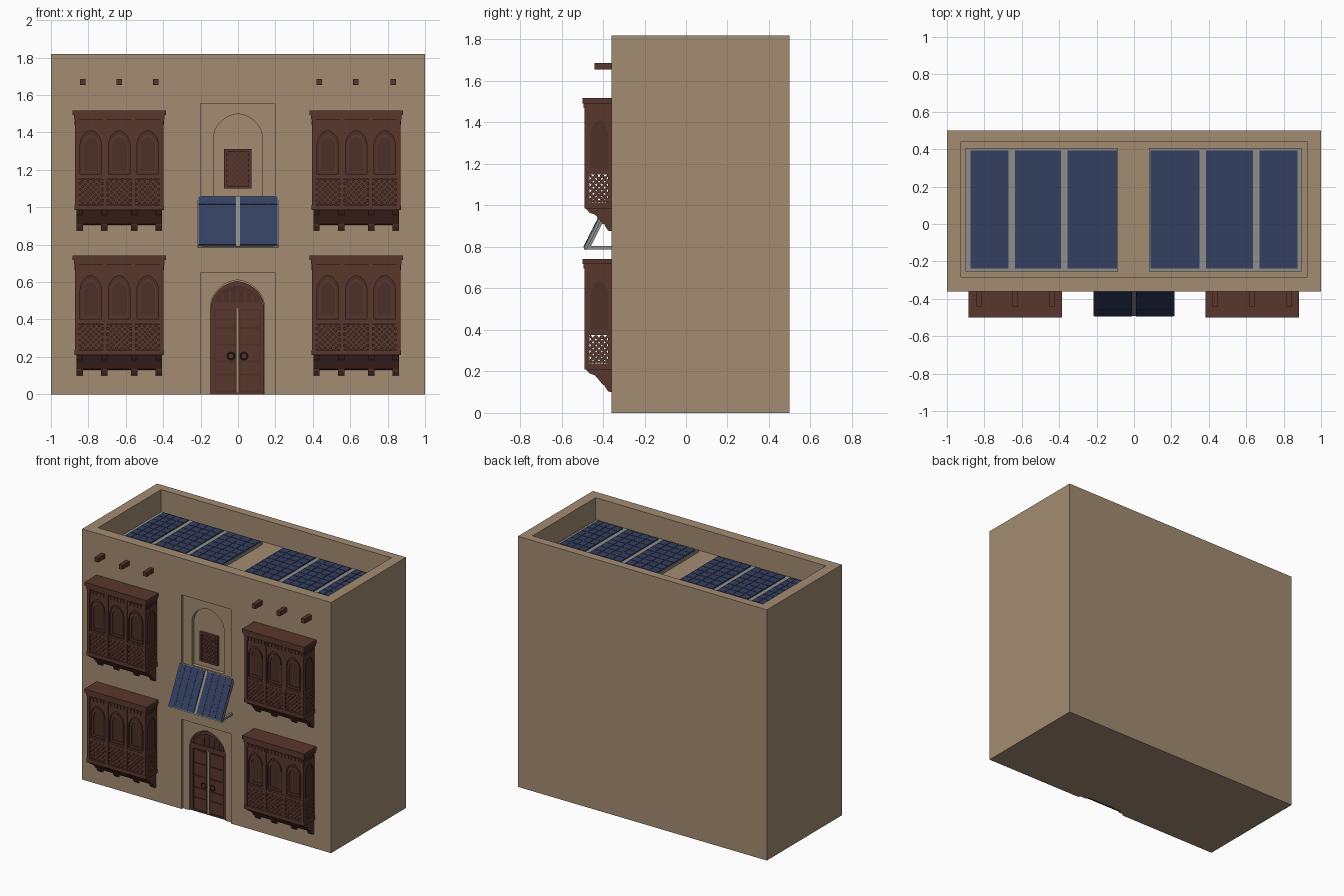
import bpy, bmesh, math
from mathutils import Matrix, Vector

if "Cube" in bpy.data.objects:
    bpy.data.objects.remove(bpy.data.objects["Cube"])


def material(name, rgb):
    m = bpy.data.materials.new(name)
    m.diffuse_color = (*rgb, 1)
    m.use_nodes = True
    m.node_tree.nodes["Principled BSDF"].inputs["Base Color"].default_value = m.diffuse_color
    return m


PLASTER = material("sand plaster", (0.37, 0.265, 0.17))
WOOD = material("dark brown wood", (0.098, 0.038, 0.027))
WOOD_IN = material("deep brown wood", (0.072, 0.029, 0.021))
NAVY = material("navy solar cell", (0.034, 0.05, 0.115))
GREY = material("grey metal", (0.27, 0.27, 0.255))
IRON = material("dark iron", (0.03, 0.024, 0.02))
MATS = [PLASTER, WOOD, WOOD_IN, NAVY, GREY, IRON]


def plate(bm, axis, a0, a1, outline, mat, holes=()):
    """Extrude a flat outline (with optional holes) along an axis."""
    n = len(bm.faces)
    put = {'x': lambda u, v, a: (a, u, v),
           'y': lambda u, v, a: (u, a, v),
           'z': lambda u, v, a: (u, v, a)}[axis]
    rings = [[[bm.verts.new(put(u, v, a)) for u, v in loop] for loop in (outline, *holes)]
             for a in (a0, a1)]
    for lo, hi in zip(*rings):
        for i in range(len(lo)):
            j = (i + 1) % len(lo)
            bm.faces.new((lo[i], lo[j], hi[j], hi[i]))
    for ring in rings:
        if not holes:
            bm.faces.new(ring[0])
            continue
        edges = [bm.edges.get((l[i], l[i - 1])) for l in ring for i in range(len(l))]
        bmesh.ops.triangle_fill(bm, edges=edges, use_beauty=True,
                                normal=Vector(put(0, 0, 1)))
    for f in list(bm.faces)[n:]:
        f.material_index = MATS.index(mat)


def rect(u0, u1, v0, v1):
    return [(u0, v0), (u1, v0), (u1, v1), (u0, v1)]


def box(bm, x0, x1, y0, y1, z0, z1, mat):
    plate(bm, 'z', z0, z1, rect(x0, x1, y0, y1), mat)


def arch(cx, half, z0, spring, apex, n=9):
    """Slightly pointed arch outline."""
    right = []
    for i in range(n + 1):
        t = i / n
        s = 0.82 * math.sin(t * math.pi / 2) + 0.18 * t
        right.append((half * math.cos(t * math.pi / 2), spring + (apex - spring) * s))
    right[-1] = (0, apex)
    pts = [(half, z0)] + right
    return [(cx + u, v) for u, v in pts] + [(cx - u, v) for u, v in reversed(pts[:-1])]


def lattice(bm, axis, a0, a1, u0, u1, v0, v1, step, w, mat):
    """Crossed diagonal bars clipped to a rectangle."""
    W, H = u1 - u0, v1 - v0
    for flip in (False, True):
        c = -W + step / 2
        while c < H:
            s, e = max(0, -c), min(W, H - c)
            if e - s > w:
                d = w * 0.5
                pts = [(s - d, s + c + d), (s + d, s + c - d), (e + d, e + c - d), (e - d, e + c + d)]
                pts = [(min(max(u, 0), W), min(max(v, 0), H)) for u, v in pts]
                k = 0.001 if flip else 0
                plate(bm, axis, a0 + k, a1 + k,
                      [((u1 - u) if flip else (u0 + u), v0 + v) for u, v in pts], mat)
            c += step


def finish(bm, name):
    bmesh.ops.recalc_face_normals(bm, faces=bm.faces)
    me = bpy.data.meshes.new(name)
    bm.to_mesh(me)
    bm.free()
    for m in MATS:
        me.materials.append(m)
    return link(me, name)


def link(me, name, loc=(0, 0, 0)):
    ob = bpy.data.objects.new(name, me)
    ob.location = loc
    bpy.context.collection.objects.link(ob)
    return ob


# House block with roof well, door surround, door arch and upper niche cut out
bm = bmesh.new()
box(bm, -1, 1, -0.36, 0.5, 0, 1.82, PLASTER)
house = finish(bm, "house_walls")
cuts = [('z', 1.66, 2.0, rect(-0.925, 0.925, -0.285, 0.44)),
        ('y', -0.5, -0.345, rect(-0.2, 0.197, -0.1, 0.65)),
        ('y', -0.5, -0.345, rect(-0.2, 0.197, 0.98, 1.555)),
        ('y', -0.6, -0.318, arch(-0.003, 0.145, -0.2, 0.46, 0.612)),
        ('y', -0.6, -0.318, arch(0, 0.13, 1.06, 1.37, 1.5))]
for axis, a0, a1, outline in cuts:
    bm = bmesh.new()
    plate(bm, axis, a0, a1, outline, PLASTER)
    cutter = finish(bm, "cutter")
    cutter.hide_render = True
    mod = house.modifiers.new("cut", 'BOOLEAN')
    mod.operation, mod.solver, mod.object = 'DIFFERENCE', 'EXACT', cutter
    bpy.context.view_layer.objects.active = house
    bpy.ops.object.modifier_apply(modifier=mod.name)
    bpy.data.objects.remove(cutter)

# Door: arched slab, transom, centre strip, raised panels
bm = bmesh.new()
plate(bm, 'y', -0.328, -0.317, arch(-0.003, 0.143, 0, 0.46, 0.605), WOOD_IN)
plate(bm, 'y', -0.336, -0.327, arch(-0.003, 0.143, 0, 0.46, 0.605), WOOD,
      [arch(-0.003, 0.122, 0.49, 0.495, 0.58), rect(-0.125, 0.119, 0.01, 0.455)])
box(bm, -0.012, 0.006, -0.338, -0.328, 0.01, 0.46, WOOD)
for x0, x1 in ((-0.117, -0.02), (0.014, 0.111)):
    for z0, z1 in ((0.02, 0.1), (0.11, 0.17), (0.18, 0.26), (0.27, 0.35), (0.36, 0.447)):
        box(bm, x0, x1, -0.333, -0.328, z0, z1, WOOD)
for i in range(5):
    x = -0.003 + (i - 2) * 0.04
    box(bm, x - 0.005, x + 0.005, -0.333, -0.328, 0.49, 0.56 - abs(i - 2) * 0.012, WOOD)
finish(bm, "door")
for x in (-0.038, 0.032):
    bpy.ops.mesh.primitive_torus_add(major_segments=20, minor_segments=6, major_radius=0.018,
                                     minor_radius=0.004, location=(x, -0.34, 0.205),
                                     rotation=(math.pi / 2, 0, 0))
    bpy.context.object.name = "door_ring"
    bpy.context.object.data.materials.append(IRON)

# Lattice window in the niche
bm = bmesh.new()
box(bm, -0.073, 0.07, -0.324, -0.317, 1.105, 1.31, WOOD_IN)
plate(bm, 'y', -0.336, -0.317, rect(-0.075, 0.072, 1.1, 1.312), WOOD,
      [rect(-0.06, 0.057, 1.115, 1.297)])
lattice(bm, 'y', -0.332, -0.324, -0.06, 0.057, 1.115, 1.297, 0.028, 0.01, WOOD)
finish(bm, "niche_window")

# Projecting wooden bay window, one mesh used four times
bm = bmesh.new()
box(bm, -0.228, 0.228, -0.474, -0.355, 0.385, 0.70, WOOD_IN)
box(bm, -0.25, 0.25, -0.50, -0.355, 0.717, 0.742, WOOD)
box(bm, -0.242, 0.242, -0.493, -0.355, 0.695, 0.717, WOOD)
box(bm, -0.24, 0.24, -0.49, -0.355, 0.21, 0.238, WOOD)
box(bm, -0.232, 0.232, -0.487, -0.355, 0.375, 0.39, WOOD)
box(bm, -0.228, 0.228, -0.372, -0.358, 0.23, 0.38, WOOD_IN)
plate(bm, 'x', -0.228, 0.228, [(-0.355, 0.13), (-0.40, 0.135), (-0.465, 0.212), (-0.355, 0.212)], WOOD)
centres = (-0.152, 0, 0.152)
plate(bm, 'y', -0.484, -0.473, rect(-0.228, 0.228, 0.388, 0.697), WOOD,
      [arch(c, 0.057, 0.402, 0.555, 0.635) for c in centres])
for c in centres:
    plate(bm, 'y', -0.479, -0.473, arch(c, 0.047, 0.41, 0.55, 0.615), WOOD,
          [arch(c, 0.038, 0.42, 0.548, 0.6)])
    lattice(bm, 'y', -0.484, -0.474, c - 0.067, c + 0.067, 0.238, 0.376, 0.03, 0.0125, WOOD)
for x in (-0.226, -0.076, 0.076, 0.226):
    box(bm, x - 0.01, x + 0.01, -0.489, -0.465, 0.235, 0.697, WOOD)
for i in range(17):
    x = -0.216 + i * 0.027
    box(bm, x - 0.007, x + 0.007, -0.49, -0.48, 0.665, 0.69, WOOD)
for s in (-1, 1):
    a, b = sorted((s * 0.227, s * 0.235))
    plate(bm, 'x', a, b, rect(-0.484, -0.356, 0.388, 0.697), WOOD,
          [arch(-0.418, 0.043, 0.402, 0.555, 0.635)])
    lattice(bm, 'x', a, b, -0.467, -0.372, 0.238, 0.376, 0.03, 0.0125, WOOD)
    a, b = sorted((s * 0.22, s * 0.236))
    box(bm, a, b, -0.376, -0.355, 0.235, 0.39, WOOD)
    a, b = sorted((s * 0.23, s * 0.24))
    for i in range(5):
        y = -0.472 + i * 0.025
        box(bm, a, b, y - 0.007, y + 0.007, 0.665, 0.69, WOOD)
bracket = [(-0.355, 0.10), (-0.375, 0.103), (-0.39, 0.125), (-0.40, 0.155), (-0.43, 0.178),
           (-0.465, 0.19), (-0.487, 0.215), (-0.355, 0.215)]
for x in (-0.212, -0.08, 0.08, 0.212):
    plate(bm, 'x', x - 0.017, x + 0.017, bracket, WOOD)
bay = finish(bm, "bay_window")
bay.location = (-0.635, 0, 0)
for name, x, z in (("bay_window_lower_right", 0.632, 0), ("bay_window_upper_left", -0.635, 0.775),
                   ("bay_window_upper_right", 0.632, 0.775)):
    link(bay.data, name, (x, 0, z))

# Roof beam ends
bm = bmesh.new()
for x in (-0.83, -0.635, -0.44, 0.435, 0.63, 0.83):
    box(bm, x - 0.014, x + 0.014, -0.44, -0.35, 1.655, 1.687, WOOD)
finish(bm, "roof_beams")


def cells(bm, x0, x1, y0, y1, z, nx, ny):
    """Solar panel: base sheet with slightly raised cells."""
    box(bm, x0, x1, y0, y1, z - 0.008, z, NAVY)
    dx, dy = (x1 - x0) / nx, (y1 - y0) / ny
    for i in range(nx):
        for j in range(ny):
            box(bm, x0 + i * dx + 0.002, x0 + (i + 1) * dx - 0.002,
                y0 + j * dy + 0.002, y0 + (j + 1) * dy - 0.002, z, z + 0.002, NAVY)


# Roof solar arrays
bm = bmesh.new()
for x0, x1, panels in ((-0.9, -0.085, ((-0.875, -0.67), (-0.635, -0.39), (-0.355, -0.092))),
                       (0.08, 0.895, ((0.088, 0.35), (0.385, 0.637), (0.672, 0.875)))):
    box(bm, x0, x1, -0.255, 0.405, 1.655, 1.68, GREY)
    for a, b in panels:
        cells(bm, a, b, -0.237, 0.393, 1.685, 4, 10)
finish(bm, "roof_solar_panels")

# Tilted solar awning over the door
bm = bmesh.new()
box(bm, -0.217, 0.217, 0, 0.302, -0.012, 0, GREY)
for a, b in ((-0.212, -0.01), (0.01, 0.212)):
    cells(bm, a, b, 0.006, 0.296, 0.005, 4, 6)
awning = finish(bm, "solar_awning")
awning.data.transform(Matrix.Translation((0, -0.492, 0.79))
                      @ Matrix.Rotation(math.atan2(0.27, 0.135), 4, 'X'))

# Awning support brackets
bm = bmesh.new()
for x in (-0.2, 0.2):
    box(bm, x - 0.008, x + 0.008, -0.492, -0.35, 0.788, 0.804, GREY)
    plate(bm, 'x', x - 0.008, x + 0.008,
          [(-0.475, 0.8), (-0.46, 0.8), (-0.35, 1.02), (-0.35, 1.05)], GREY)
finish(bm, "awning_brackets")
